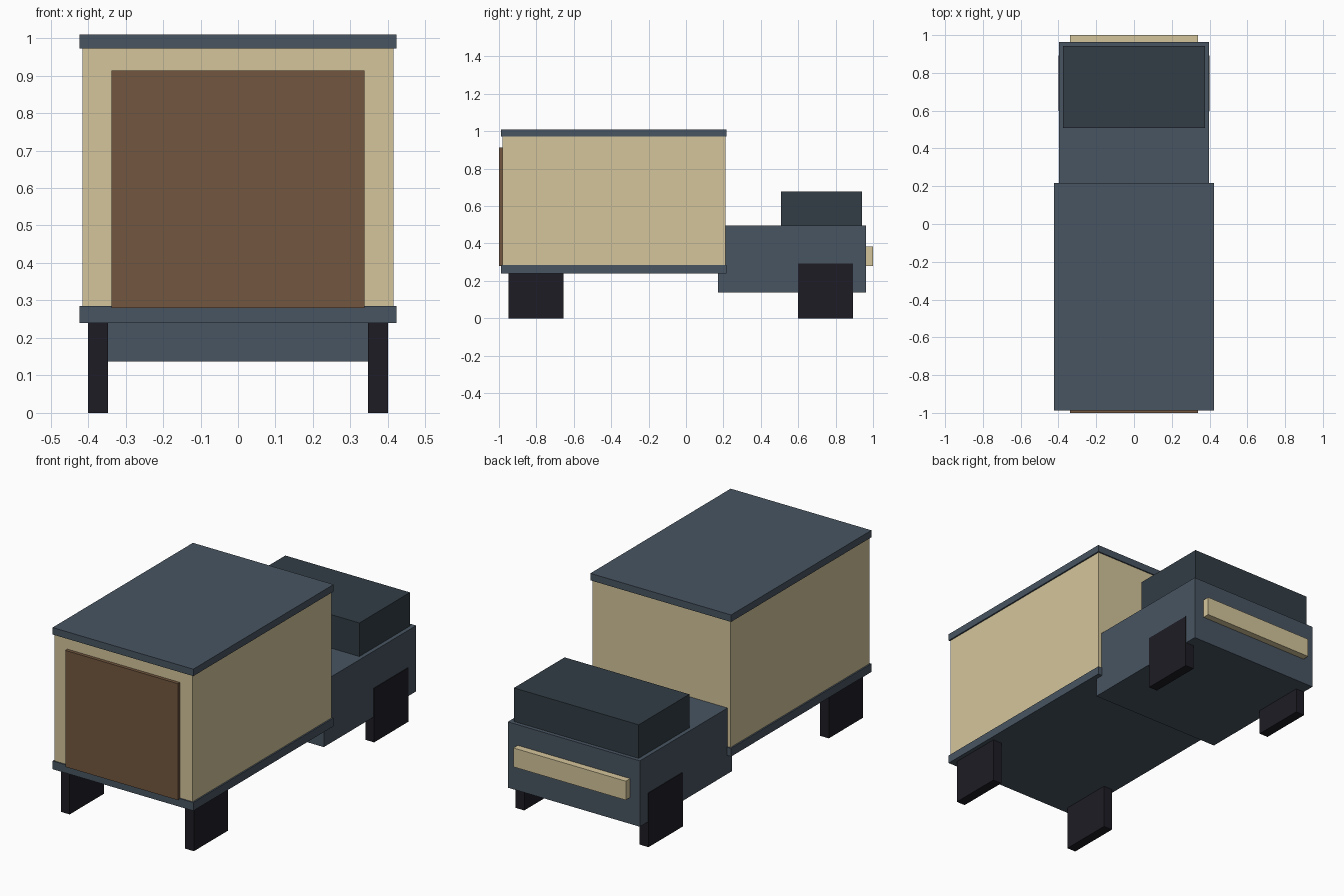
import bpy
import bmesh

if "Cube" in bpy.data.objects:
    bpy.data.objects.remove(bpy.data.objects["Cube"])


def material(name, rgb):
    m = bpy.data.materials.new(name)
    m.diffuse_color = (*rgb, 1.0)
    m.use_nodes = True
    m.node_tree.nodes["Principled BSDF"].inputs["Base Color"].default_value = m.diffuse_color
    return m


slate = material("slate", (0.065, 0.09, 0.12))
dark = material("dark_slate", (0.032, 0.047, 0.06))
beige = material("beige", (0.66, 0.56, 0.33))
brown = material("brown", (0.17, 0.095, 0.05))
black = material("tyre_black", (0.013, 0.012, 0.018))


def box(name, x, y, z, mat):
    """Box from (min, max) ranges on each axis."""
    spans = (x, y, z)
    bm = bmesh.new()
    bmesh.ops.create_cube(bm, size=1.0)
    for v in bm.verts:
        v.co = [lo + (c + 0.5) * (hi - lo) for c, (lo, hi) in zip(v.co, spans)]
    mesh = bpy.data.meshes.new(name)
    bm.to_mesh(mesh)
    bm.free()
    mesh.materials.append(mat)
    obj = bpy.data.objects.new(name, mesh)
    bpy.context.collection.objects.link(obj)
    return obj


def wide(half):
    return (-half, half)


# Cargo body with floor, roof and rear door
box("cargo_floor", wide(0.423), (-0.988, 0.217), (0.24, 0.285), slate)
box("cargo_box", wide(0.415), (-0.982, 0.21), (0.285, 0.972), beige)
box("cargo_roof", wide(0.423), (-0.988, 0.217), (0.972, 1.01), slate)
box("cargo_door", wide(0.338), (-1.0, -0.98), (0.28, 0.913), brown)

# Cab, window block and light bar
box("cab_body", wide(0.397), (0.17, 0.963), (0.137, 0.495), slate)
box("cab_top", wide(0.375), (0.507, 0.942), (0.495, 0.677), dark)
box("light_bar", wide(0.338), (0.955, 1.0), (0.28, 0.383), beige)

# Square wheels, one pair per axle
for axle, y in (("rear", (-0.95, -0.655)), ("front", (0.598, 0.893))):
    for side, x in (("left", (-0.4, -0.347)), ("right", (0.347, 0.4))):
        box(f"{axle}_{side}_wheel", x, y, (0.0, 0.294), black)
